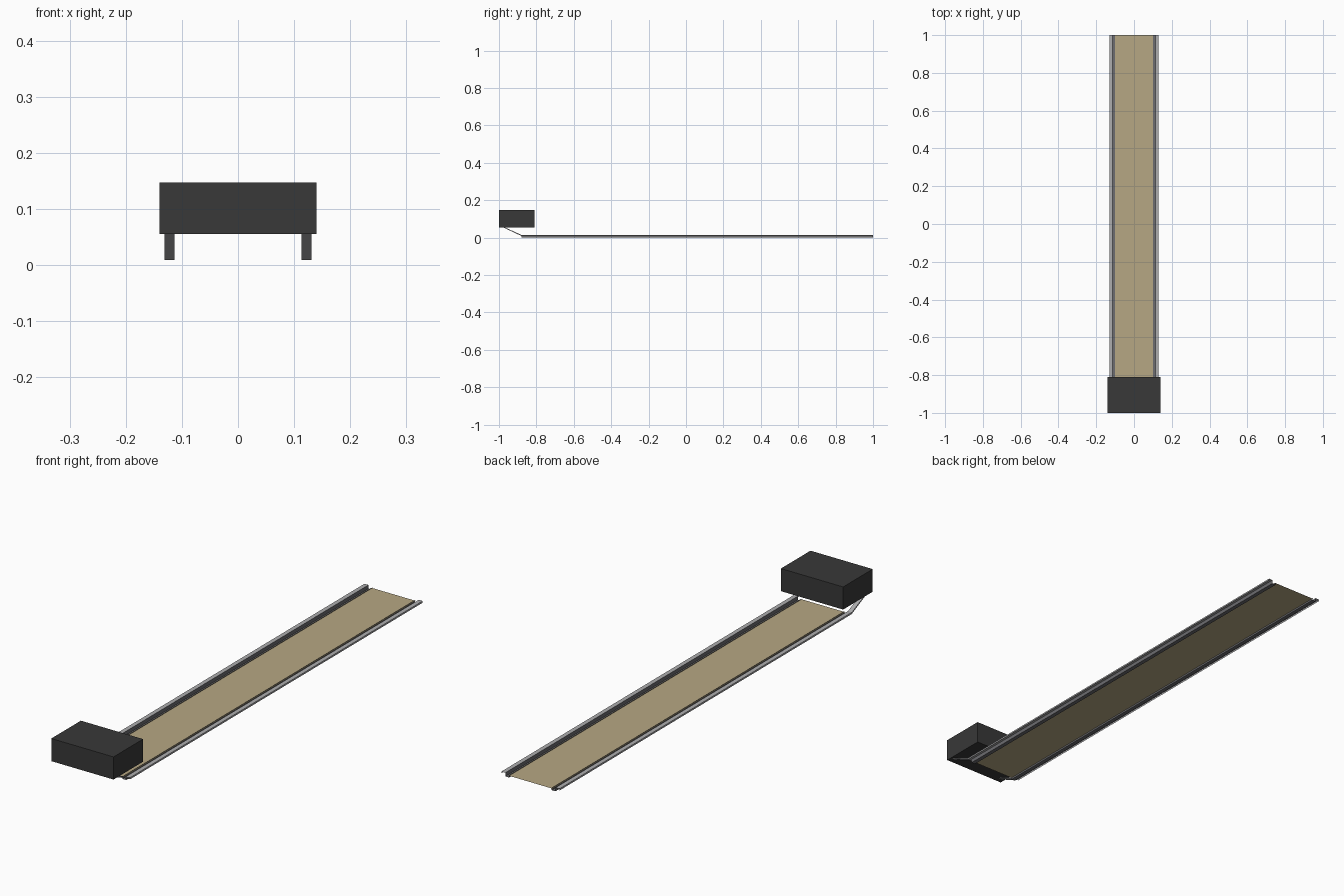
import bpy

cube = bpy.data.objects.get("Cube")
if cube:
    bpy.data.objects.remove(cube, do_unlink=True)


def material(name, rgb):
    m = bpy.data.materials.new(name)
    m.use_nodes = True
    m.diffuse_color = (*rgb, 1)
    m.node_tree.nodes["Principled BSDF"].inputs["Base Color"].default_value = (*rgb, 1)
    return m


CHARCOAL = material("charcoal", (0.04, 0.04, 0.04))
TAN = material("tan", (0.47, 0.39, 0.23))
STEEL = material("light steel", (0.42, 0.42, 0.43))
DARK_STEEL = material("dark steel", (0.15, 0.15, 0.16))


def mesh_object(name, verts, faces, mats):
    me = bpy.data.meshes.new(name)
    me.from_pydata(verts, [], faces)
    ob = bpy.data.objects.new(name, me)
    bpy.context.collection.objects.link(ob)
    for m in mats:
        me.materials.append(m)
    return ob


def sheet(name, profile, y0, y1, mats):
    """Open sheet: an x-z profile drawn out along y."""
    n = len(profile)
    verts = [(x, y, z) for y in (y0, y1) for x, z in profile]
    faces = [(i, i + 1, n + i + 1, n + i) for i in range(n - 1)]
    return mesh_object(name, verts, faces, mats)


# Motor housing
bpy.ops.mesh.primitive_cube_add(size=1, location=(0, -0.905, 0.101))
housing = bpy.context.object
housing.name = "motor_housing"
housing.scale = (0.28, 0.19, 0.092)
housing.data.materials.append(CHARCOAL)

# Long flat panel
sheet("panel", [(-0.1, 0.007), (0.1, 0.007)], -0.88, 1, [TAN])

# Side rails with a low inner trough, and the sloping brackets up to the housing
PROFILE = [(0.096, 0.009), (0.096, 0.0), (0.113, 0.0), (0.113, 0.015),
           (0.131, 0.015), (0.131, 0.008)]
for side, s in (("left", 1), ("right", -1)):
    rail = sheet(side + "_rail", [(s * x, z) for x, z in PROFILE], -0.88, 1,
                 [STEEL, DARK_STEEL])
    for f in rail.data.polygons:
        f.material_index = 1 if abs(f.center.x) < 0.114 else 0

    a, b = s * 0.113, s * 0.131
    mesh_object(side + "_bracket",
                [(a, -0.98, 0.056), (b, -0.98, 0.056), (b, -0.88, 0.009), (a, -0.88, 0.009),
                 (a, -0.98, 0.06), (b, -0.98, 0.06), (b, -0.88, 0.015), (a, -0.88, 0.015)],
                [(0, 1, 2, 3), (4, 5, 6, 7), (0, 3, 7, 4), (1, 2, 6, 5)], [STEEL])
